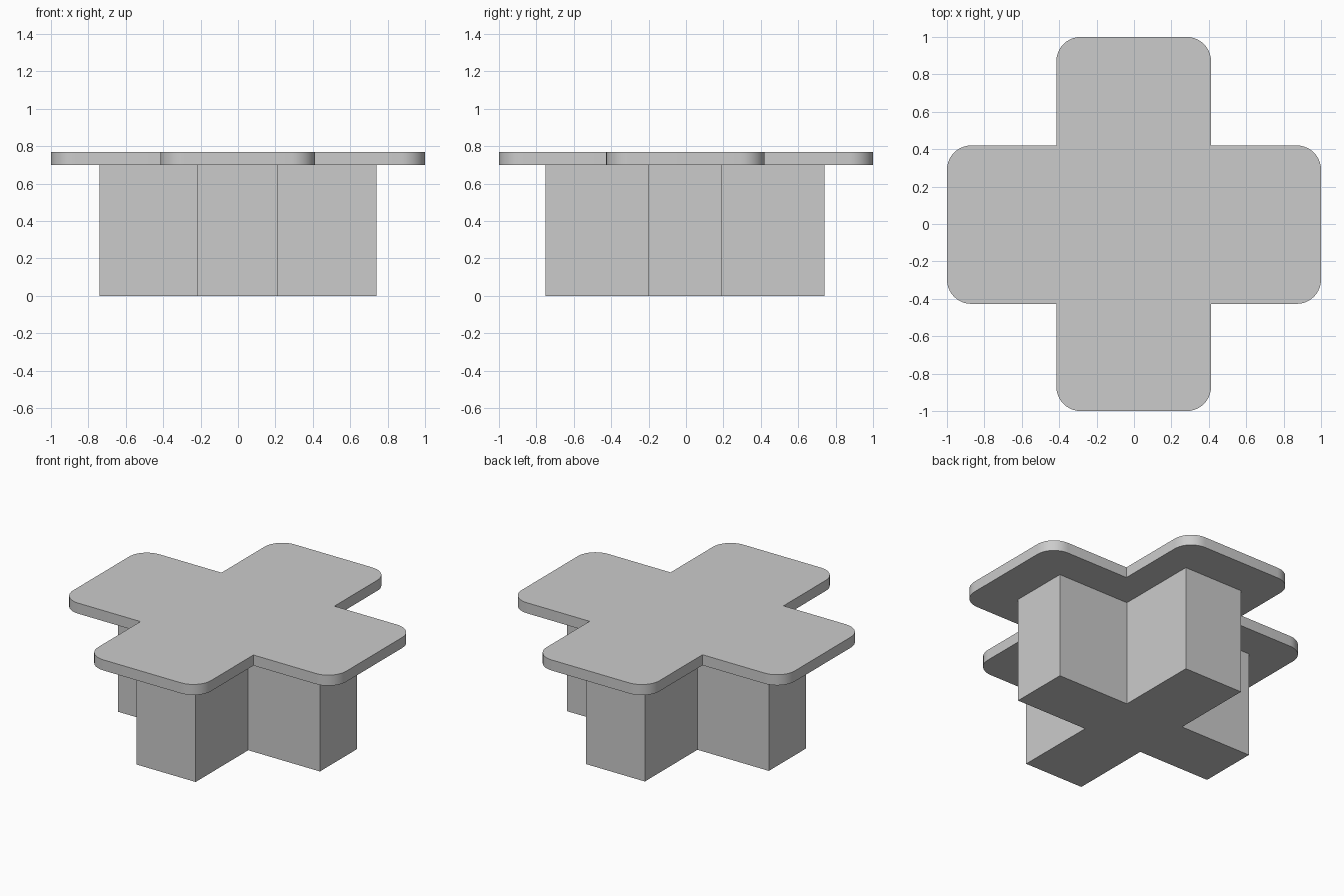
import bpy, bmesh, math

cube = bpy.data.objects.get("Cube")
if cube:
    bpy.data.objects.remove(cube, do_unlink=True)

grey = bpy.data.materials.new("plain grey")
grey.use_nodes = True
colour = (0.6, 0.6, 0.6, 1)
grey.diffuse_color = colour
grey.node_tree.nodes["Principled BSDF"].inputs["Base Color"].default_value = colour


def cross_prism(name, reach_x, reach_y, arm_x, arm_y, z0, z1, radius=0):
    """Extruded plus shape; arm_x and arm_y are the arms' (low, high) sides."""
    (x0, x1), (y0, y1) = arm_x, arm_y
    (left, right), (front, back) = reach_x, reach_y
    outline = [(x0, front), (x1, front), (x1, y0), (right, y0),
               (right, y1), (x1, y1), (x1, back), (x0, back),
               (x0, y1), (left, y1), (left, y0), (x0, y0)]
    bm = bmesh.new()
    face = bm.faces.new([bm.verts.new((x, y, z0)) for x, y in outline])
    top = bmesh.ops.extrude_face_region(bm, geom=[face], use_keep_orig=True)
    for v in top["geom"]:
        if isinstance(v, bmesh.types.BMVert):
            v.co.z = z1
    bmesh.ops.recalc_face_normals(bm, faces=bm.faces)
    # Round only the outer upright corners
    if radius:
        corners = [e for e in bm.edges
                   if abs(e.verts[0].co.z - e.verts[1].co.z) > 0.01
                   and max(abs(e.verts[0].co.x), abs(e.verts[0].co.y)) > 0.9]
        bmesh.ops.bevel(bm, geom=corners, offset=radius, offset_type='OFFSET',
                        segments=10, profile=0.5, affect='EDGES')
    mesh = bpy.data.meshes.new(name)
    bm.to_mesh(mesh)
    bm.free()
    obj = bpy.data.objects.new(name, mesh)
    bpy.context.collection.objects.link(obj)
    mesh.materials.append(grey)
    return obj


# Sharp-cornered pedestal
cross_prism("pedestal", (-0.74, 0.74), (-0.75, 0.74),
            (-0.217, 0.215), (-0.2, 0.19), 0, 0.7)

# Thin top with rounded arm ends
table_top = cross_prism("table_top", (-1, 1), (-1, 1),
                        (-0.415, 0.412), (-0.427, 0.42), 0.7, 0.77, 0.13)
bpy.ops.object.select_all(action='DESELECT')
table_top.select_set(True)
bpy.context.view_layer.objects.active = table_top
bpy.ops.object.shade_smooth_by_angle(angle=math.radians(30))
